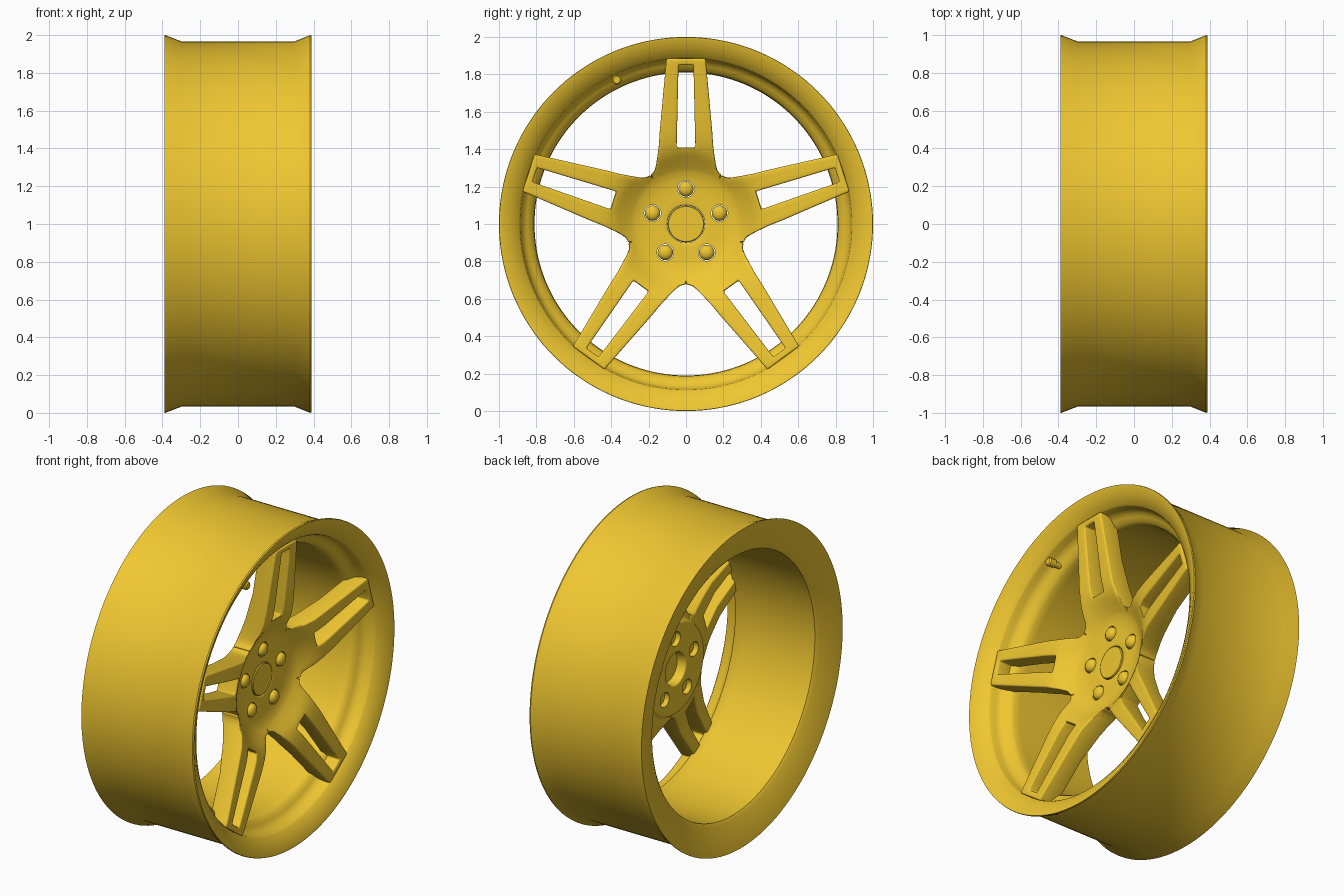
import bpy, bmesh
from math import sin, cos, tau, pi, radians, hypot

if "Cube" in bpy.data.objects:
    bpy.data.objects.remove(bpy.data.objects["Cube"])

paint = bpy.data.materials.new("yellow_paint")
paint.diffuse_color = (0.87, 0.57, 0.03, 1)
paint.use_nodes = True
paint.node_tree.nodes["Principled BSDF"].inputs["Base Color"].default_value = paint.diffuse_color


def make_object(name, bm):
    bmesh.ops.remove_doubles(bm, verts=bm.verts, dist=1e-5)
    bmesh.ops.recalc_face_normals(bm, faces=bm.faces)
    mesh = bpy.data.meshes.new(name)
    bm.to_mesh(mesh)
    bm.free()
    mesh.materials.append(paint)
    ob = bpy.data.objects.new(name, mesh)
    bpy.context.collection.objects.link(ob)
    return ob


def smooth(ob, angle=35):
    bpy.ops.object.select_all(action='DESELECT')
    ob.select_set(True)
    bpy.context.view_layer.objects.active = ob
    bpy.ops.object.shade_smooth_by_angle(angle=radians(angle))


def lathe(name, profile, y=0, z=1, steps=32, closed=False):
    """Turn an (x, radius) profile round an axis parallel to x."""
    bm = bmesh.new()
    rings = [[bm.verts.new((x, y + r * sin(tau * i / steps), z + r * cos(tau * i / steps)))
              for i in range(steps)] for x, r in profile]
    pairs = list(zip(rings, rings[1:]))
    if closed:
        pairs.append((rings[-1], rings[0]))
    for a, b in pairs:
        for i in range(steps):
            j = (i + 1) % steps
            bm.faces.new((a[i], a[j], b[j], b[i]))
    if not closed:
        bm.faces.new(rings[0])
        bm.faces.new(rings[-1])
    ob = make_object(name, bm)
    smooth(ob)
    return ob


def lookup(table, r):
    for (r0, x0), (r1, x1) in zip(table, table[1:]):
        if r <= r1:
            t = max(0, (r - r0) / (r1 - r0))
            return x0 + (x1 - x0) * t
    return table[-1][1]


# rim: outer barrel, front lip, inner step, inner barrel, rear flange
lathe("rim", [(-0.39, 1.0), (-0.385, 1.0), (-0.30, 0.967), (0.30, 0.967), (0.382, 1.0),
              (0.39, 0.998), (0.388, 0.985), (0.365, 0.94), (0.335, 0.893), (0.325, 0.887),
              (0.29, 0.882), (0.265, 0.87), (0.25, 0.85), (0.235, 0.825), (0.21, 0.813),
              (0.17, 0.81), (-0.33, 0.81), (-0.345, 0.83)], steps=144, closed=True)

# five-spoke centre: half a sector as rows of points (sideways, outward)
FRONT = [(0.1, 0.17), (0.22, 0.172), (0.27, 0.184), (0.30, 0.2), (0.34, 0.228),
         (0.38, 0.257), (0.42, 0.277), (0.48, 0.291), (0.88, 0.34)]
BACK = [(0.1, 0.07), (0.28, 0.07), (0.295, 0.095), (0.34, 0.105), (0.42, 0.14),
        (0.6, 0.19), (0.9, 0.22)]
COLS = 4
rows = [[(r * sin(pi / 5 * c / COLS), r * cos(pi / 5 * c / COLS)) for c in range(COLS + 1)]
        for r in (0.1, 0.14, 0.19, 0.24, 0.28, 0.295)]


def spoke_row(axis, slot, edge):
    row = [(0, axis)]
    for c in range(COLS):
        t = c / (COLS - 1)
        row.append((slot[0] + (edge[0] - slot[0]) * t, slot[1] + (edge[1] - slot[1]) * t))
    rows.append(row)


# rounded valley between spokes
spoke_row(0.325, (0.042, 0.322), (0.191, 0.263))
spoke_row(0.345, (0.045, 0.343), (0.177, 0.274))
spoke_row(0.365, (0.047, 0.364), (0.167, 0.290))
spoke_row(0.385, (0.049, 0.384), (0.160, 0.315))
spoke_row(0.41, (0.05, 0.41), (0.153, 0.36))
slot_start = len(rows) - 1
# tapered spoke beside the slot
for a in (0.45, 0.50, 0.6, 0.7, 0.8, 0.85):
    spoke_row(a, (0.05 - 0.01 * (a - 0.41) / 0.44, a),
              (0.186 - 0.092 * a, a - (0.025 if a < 0.5 else 0)))
slot_end = len(rows) - 1
spoke_row(0.885, (0.04, 0.885), (0.105, 0.885))

bm = bmesh.new()
back_x = {}
for k in range(5):
    ca, sa = cos(tau * k / 5), sin(tau * k / 5)
    for side in (1, -1):
        grid = [[bm.verts.new((lookup(FRONT, hypot(s, a)), side * s * ca + a * sa,
                               1 + a * ca - side * s * sa)) for s, a in row] for row in rows]
        for i in range(len(rows) - 1):
            for c in range(COLS):
                if c == 0 and slot_start <= i < slot_end:
                    continue
                bm.faces.new((grid[i][c], grid[i][c + 1], grid[i + 1][c + 1], grid[i + 1][c]))
bmesh.ops.delete(bm, geom=[v for v in bm.verts if not v.link_faces], context='VERTS')
bmesh.ops.remove_doubles(bm, verts=bm.verts, dist=1e-4)
# rear surface and side walls
front_faces = list(bm.faces)
borders = [e for e in bm.edges if e.is_boundary]
rear = {v: bm.verts.new((lookup(BACK, hypot(v.co.y, v.co.z - 1)), v.co.y, v.co.z))
        for v in list(bm.verts)}
for f in front_faces:
    bm.faces.new([rear[v] for v in reversed(f.verts)])
for e in borders:
    a, b = e.verts
    bm.faces.new((a, b, rear[b], rear[a]))
spokes = make_object("spokes", bm)
bevel = spokes.modifiers.new("soft_edges", 'BEVEL')
bevel.width = 0.012
bevel.segments = 3
bevel.limit_method = 'ANGLE'
bevel.angle_limit = radians(45)

# wheel bolts in drilled holes
cutters = []
for k in range(5):
    y, z = 0.188 * sin(tau * k / 5), 1 + 0.188 * cos(tau * k / 5)
    cutter = lathe(f"bolt_hole_cutter_{k}", [(0.0, 0.045), (0.3, 0.045)], y, z)
    cutter.hide_render = True
    cutters.append(cutter)
    cut = spokes.modifiers.new(f"bolt_hole_{k}", 'BOOLEAN')
    cut.operation = 'DIFFERENCE'
    cut.solver = 'EXACT'
    cut.object = cutter
    lathe(f"bolt_{k}", [(0.10, 0.041), (0.172, 0.041), (0.184, 0.036),
                        (0.193, 0.025), (0.197, 0.01)], y, z)
bpy.ops.object.select_all(action='DESELECT')
spokes.select_set(True)
bpy.context.view_layer.objects.active = spokes
for m in list(spokes.modifiers):
    bpy.ops.object.modifier_apply(modifier=m.name)
smooth(spokes)
for cutter in cutters:
    bpy.data.objects.remove(cutter)

# centre cap and tyre valve
lathe("centre_cap", [(0.13, 0.098), (0.168, 0.098), (0.173, 0.094)], steps=48)
lathe("valve", [(0.2, 0.018), (0.285, 0.018), (0.287, 0.025), (0.325, 0.025), (0.332, 0.018)],
      -0.37, 1.77, 20)
